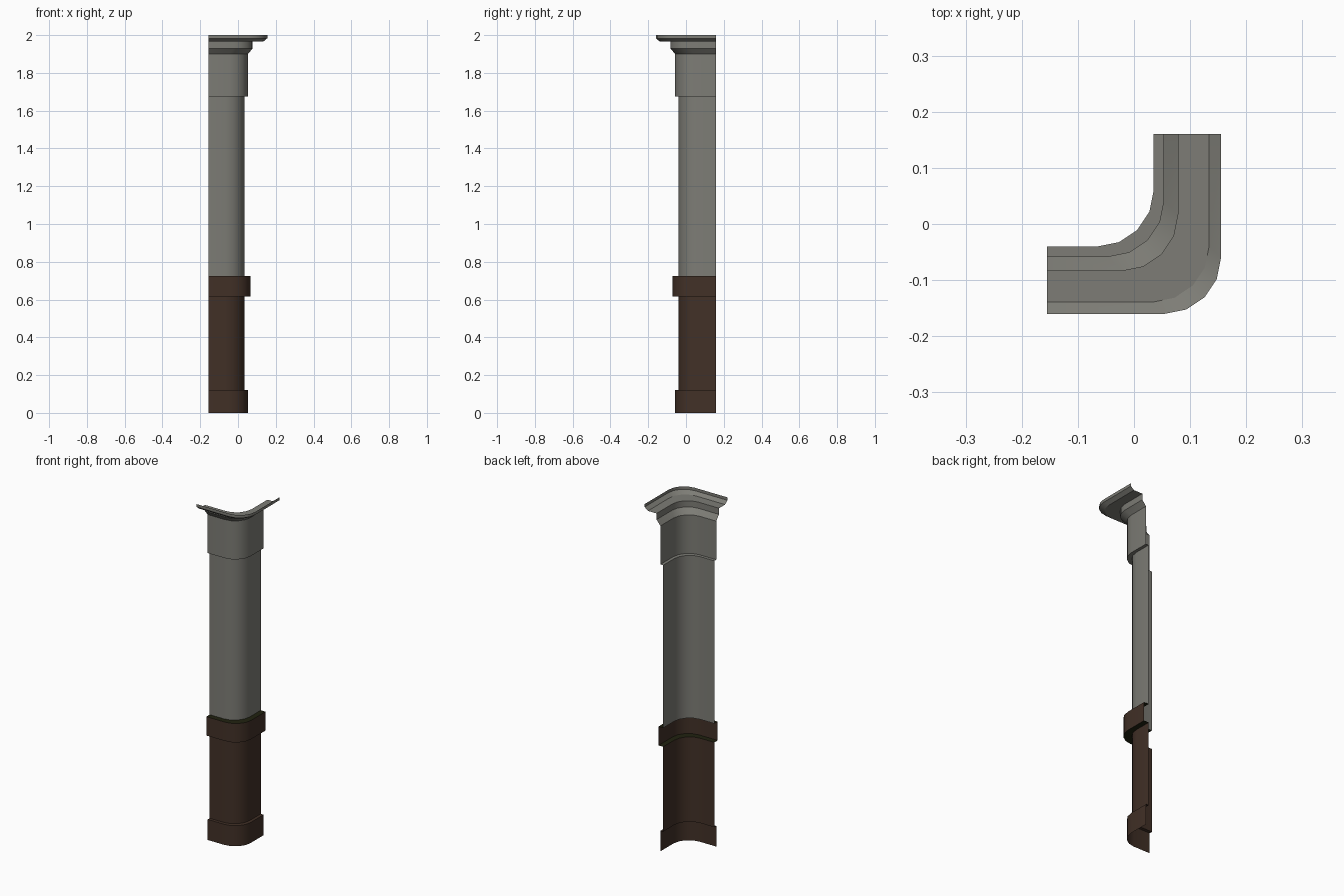
import bpy, math

if "Cube" in bpy.data.objects:
    bpy.data.objects.remove(bpy.data.objects["Cube"])

def material(name, rgb):
    m = bpy.data.materials.new(name)
    m.diffuse_color = (*rgb, 1)
    m.use_nodes = True
    m.node_tree.nodes["Principled BSDF"].inputs["Base Color"].default_value = m.diffuse_color
    return m

grey = material("grey plaster", (0.205, 0.203, 0.18))
brown = material("dark wood", (0.054, 0.030, 0.020))
ledge = material("dark ledge", (0.015, 0.016, 0.005))

X0, Y1 = -0.155, 0.16          # cut ends of the two wall legs
CX, CY, R, SEG = 0.035, -0.04, 0.1, 4   # wall corner and rounding

def path(d):
    """Rounded L plan, pushed outward by d with a constant corner radius."""
    x, y = CX + d, CY - d
    pts = [(X0, y)]
    for i in range(SEG + 1):
        a = -math.pi / 2 + i * math.pi / 2 / SEG
        pts.append((x - R + R * math.cos(a), y + R + R * math.sin(a)))
    return pts + [(x, Y1)]

def sweep(name, profile, mats, flat_index=0):
    """Sweep (offset, height) profile around the corner as an open shell."""
    verts, faces, idx = [], [], []
    for d, z in profile:
        verts += [(x, y, z) for x, y in path(d)]
    n = SEG + 3
    for j in range(len(profile) - 1):
        level = abs(profile[j][1] - profile[j + 1][1]) < 1e-6
        for i in range(n - 1):
            a = j * n + i
            faces.append((a, a + 1, a + n + 1, a + n))
            idx.append(flat_index if level else 0)
    me = bpy.data.meshes.new(name)
    me.from_pydata(verts, [], faces)
    for m in mats:
        me.materials.append(m)
    for p, k in zip(me.polygons, idx):
        p.material_index = k
    ob = bpy.data.objects.new(name, me)
    bpy.context.collection.objects.link(ob)
    bpy.ops.object.select_all(action='DESELECT')
    ob.select_set(True)
    bpy.context.view_layer.objects.active = ob
    bpy.ops.object.shade_smooth_by_angle(angle=math.radians(25))

# wooden lower wall
sweep("baseboard", [(0.018, 0), (0.018, 0.12), (0, 0.12)], [brown])
sweep("lower_panel", [(0, 0.12), (0, 0.615)], [brown])
# chair rail with darker level faces
sweep("chair_rail", [(0, 0.615), (0.031, 0.615), (0.031, 0.725), (0, 0.725)],
      [brown, ledge], 1)
# plaster upper wall
sweep("upper_wall", [(0, 0.725), (0, 1.675)], [grey])
# frieze and stepped crown, open at the top
sweep("frieze", [(0, 1.675), (0.018, 1.675), (0.018, 1.90)], [grey])
sweep("crown_moulding", [(0.018, 1.90), (0.043, 1.93), (0.043, 1.966),
                         (0.099, 1.966), (0.12, 1.983), (0.12, 2.0)], [grey])
